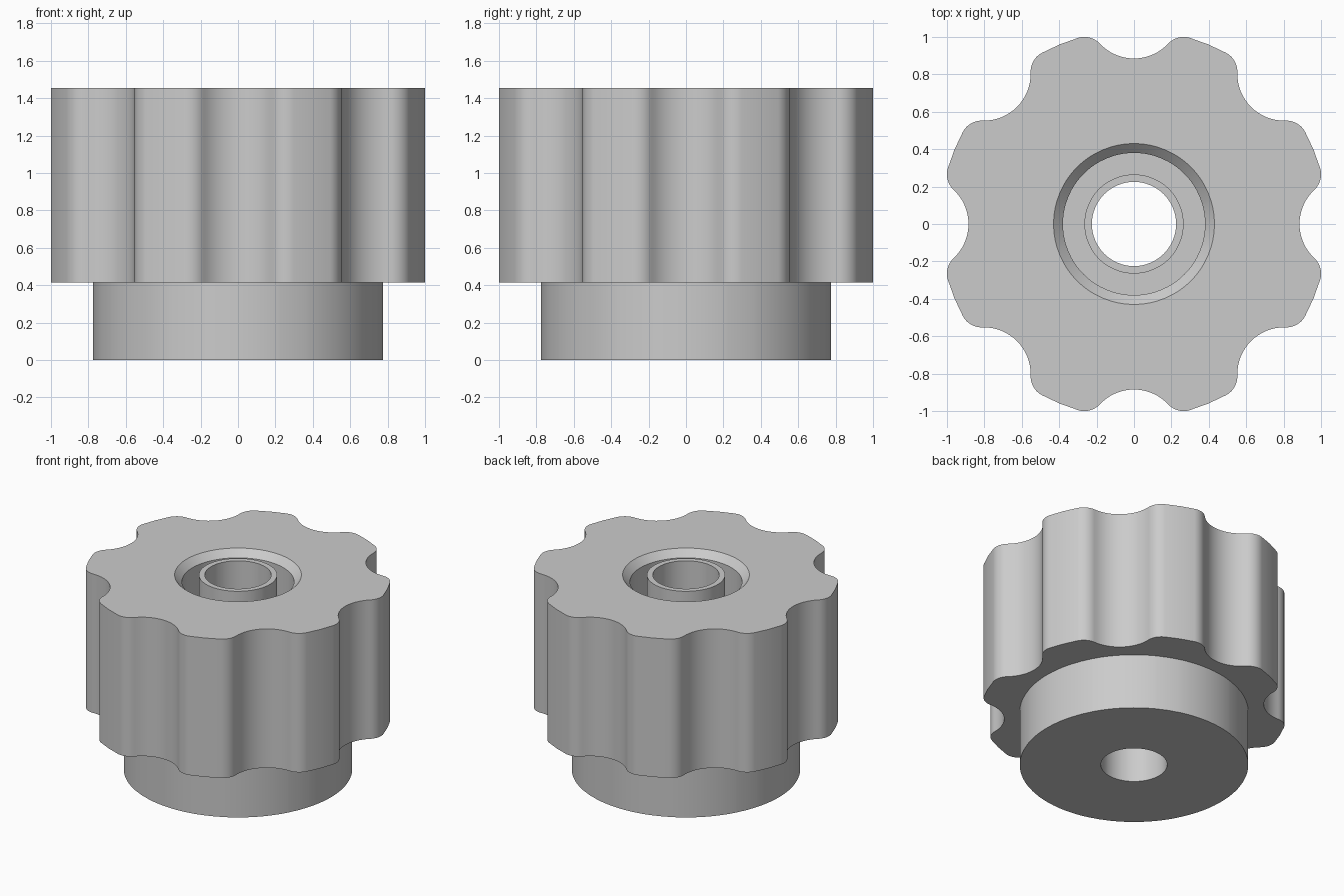
import bpy
import bmesh
import math
from mathutils import Vector

cube = bpy.data.objects.get("Cube")
if cube:
    bpy.data.objects.remove(cube, do_unlink=True)

# Main dimensions
TOP, SHOULDER = 1.455, 0.415
COLLAR_R, BORE_R, SLEEVE_R, RECESS_R, RIM_R = 0.775, 0.225, 0.265, 0.38, 0.43
LOBES = 8
SCALLOP_R, SCALLOP_DIST = 0.25, 1.135
FILLET_R, GRIP_R = 0.113, 1.039

grey = bpy.data.materials.new("plain_grey")
grey.use_nodes = True
grey.diffuse_color = (0.6, 0.6, 0.6, 1)
grey.node_tree.nodes["Principled BSDF"].inputs["Base Color"].default_value = (0.6, 0.6, 0.6, 1)


def arc(center, radius, start, end, steps):
    """Points along an arc, both ends included."""
    return [Vector((center[0] + radius * math.cos(a), center[1] + radius * math.sin(a)))
            for a in (start + (end - start) * i / steps for i in range(steps + 1))]


def grip_outline():
    """Scalloped outline: hollow, rounded shoulder and lobe crest, repeated."""
    # Fillet centre touches both the scallop circle and the outer circle
    a, b, d = GRIP_R - FILLET_R, SCALLOP_R + FILLET_R, SCALLOP_DIST
    cx = (a * a - b * b + d * d) / (2 * d)
    cy = math.sqrt(a * a - cx * cx)
    lean = math.atan2(cy, d - cx)
    crest = math.atan2(cy, cx)
    half = math.pi / LOBES

    hollow = arc((d, 0), SCALLOP_R, math.pi, math.pi - lean, 8)
    shoulder = arc((cx, cy), FILLET_R, -lean, crest, 10)
    # The shoulder meets the scallop opposite to the scallop's own direction
    side = hollow + shoulder[1:] + [Vector((GRIP_R * math.cos(half), GRIP_R * math.sin(half)))]
    mirror = [Vector((p.x * math.cos(2 * half) + p.y * math.sin(2 * half),
                      p.x * math.sin(2 * half) - p.y * math.cos(2 * half)))
              for p in reversed(side[1:-1])]
    points = []
    for k in range(LOBES):
        c, s = math.cos(2 * half * k), math.sin(2 * half * k)
        points += [Vector((p.x * c - p.y * s, p.x * s + p.y * c)) for p in side + mirror]
    return points


OUTLINE = grip_outline()


def ring_part(name, rings):
    """Skin a stack of (radius, height) rings; radius None is the grip outline."""
    bm = bmesh.new()
    loops = []
    for radius, z in rings:
        flat = [p if radius is None else p.normalized() * radius for p in OUTLINE]
        loops.append([bm.verts.new((p.x, p.y, z)) for p in flat])
    n = len(OUTLINE)
    for low, high in zip(loops, loops[1:]):
        for i in range(n):
            j = (i + 1) % n
            bm.faces.new((low[i], low[j], high[j], high[i]))
    mesh = bpy.data.meshes.new(name)
    bm.to_mesh(mesh)
    bm.free()
    mesh.materials.append(grey)
    obj = bpy.data.objects.new(name, mesh)
    bpy.context.collection.objects.link(obj)
    bpy.ops.object.select_all(action="DESELECT")
    obj.select_set(True)
    bpy.context.view_layer.objects.active = obj
    bpy.ops.object.shade_smooth_by_angle(angle=math.radians(30))
    return obj


# Round collar under the grip
ring_part("base_collar", [(BORE_R, 0), (COLLAR_R, 0), (COLLAR_R, SHOULDER)])

# Scalloped grip with chamfered recess
ring_part("scalloped_grip", [(COLLAR_R, SHOULDER), (None, SHOULDER), (None, TOP),
                             (RIM_R, TOP), (RECESS_R, TOP - 0.05), (RECESS_R, SHOULDER)])

# Recess floor, inner sleeve and through bore
ring_part("center_sleeve", [(RECESS_R, SHOULDER), (SLEEVE_R, SHOULDER), (SLEEVE_R, TOP),
                            (BORE_R, TOP), (BORE_R, 0)])
